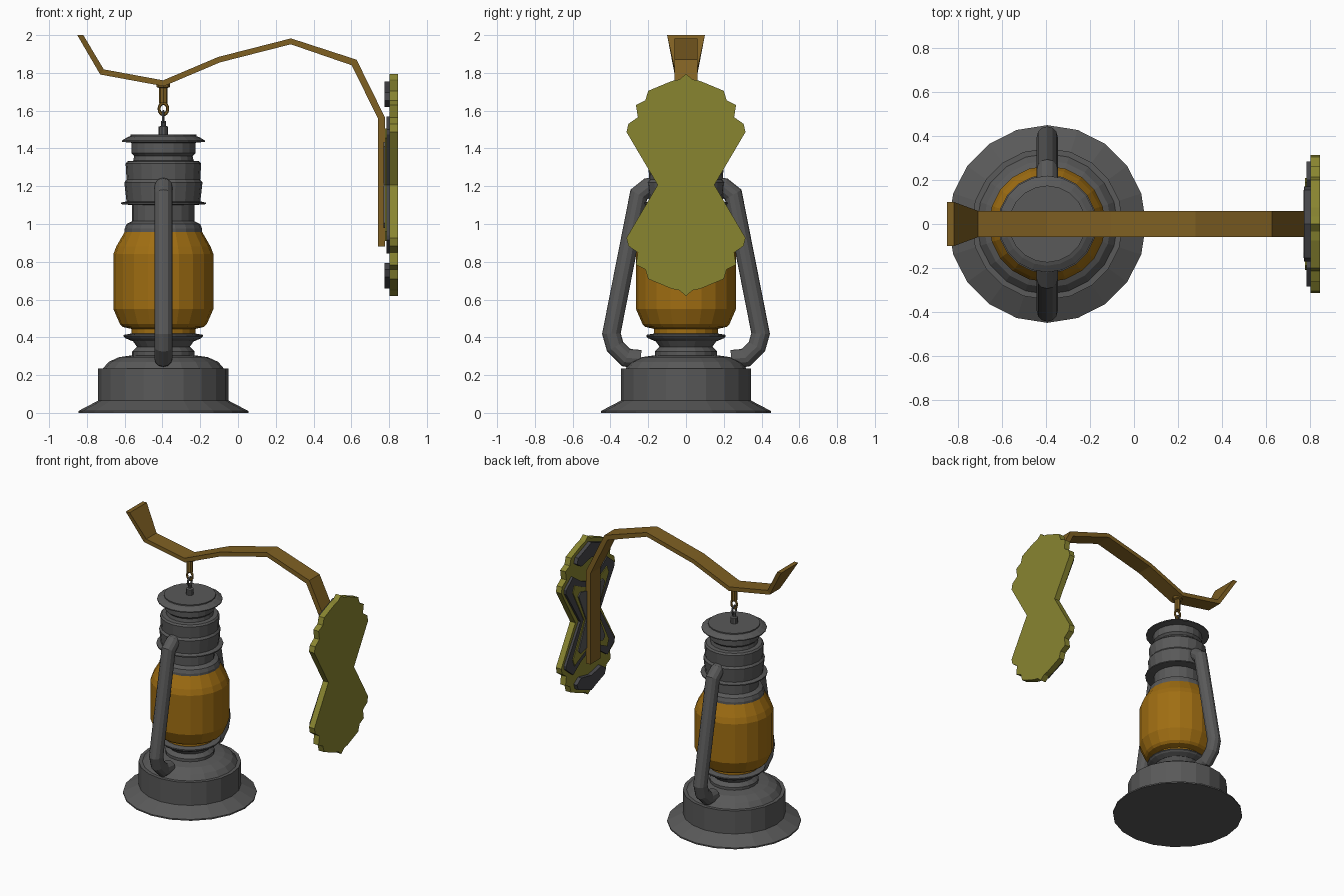
import bpy, bmesh, math
from mathutils import Vector, Matrix

if "Cube" in bpy.data.objects:
    bpy.data.objects.remove(bpy.data.objects["Cube"])

LX = -0.395   # lantern axis


def material(name, rgb):
    m = bpy.data.materials.new(name)
    m.use_nodes = True
    m.diffuse_color = (*rgb, 1)
    m.node_tree.nodes["Principled BSDF"].inputs["Base Color"].default_value = (*rgb, 1)
    return m


iron = material("iron grey", (0.1, 0.1, 0.1))
dark = material("dark iron", (0.06, 0.06, 0.066))
amber = material("amber glass", (0.35, 0.155, 0.006))
bronze = material("bronze", (0.21, 0.115, 0.016))
olive = material("olive", (0.25, 0.235, 0.03))


def finish(name, bm, mat):
    bmesh.ops.recalc_face_normals(bm, faces=bm.faces)
    me = bpy.data.meshes.new(name)
    bm.to_mesh(me)
    bm.free()
    me.materials.append(mat)
    ob = bpy.data.objects.new(name, me)
    bpy.context.collection.objects.link(ob)
    return ob


def loft(name, rings, mat, closed=False):
    """Skin a row of equal cross-sections, capping the ends unless closed."""
    bm = bmesh.new()
    vs = [[bm.verts.new(p) for p in ring] for ring in rings]
    n = len(vs[0])
    pairs = list(zip(vs, vs[1:])) + ([(vs[-1], vs[0])] if closed else [])
    for a, b in pairs:
        for i in range(n):
            j = (i + 1) % n
            bm.faces.new((a[i], a[j], b[j], b[i]))
    if not closed:
        bm.faces.new(vs[0])
        bm.faces.new(vs[-1])
    return finish(name, bm, mat)


def circle(r, n):
    return [(r * math.cos(math.tau * i / n), r * math.sin(math.tau * i / n)) for i in range(n)]


def lathe(name, profile, mat, n=20):
    return loft(name, [[(LX + x, y, z) for x, y in circle(r, n)] for r, z in profile], mat)


def tube(name, path, r, mat, n=12):
    """Mitred round tube along a path in the plane x = LX."""
    pts = [Vector((LX, y, z)) for y, z in path]
    side = Vector((1, 0, 0))
    rings = []
    for i, p in enumerate(pts):
        d0 = (p - pts[max(i - 1, 0)]).normalized()
        d1 = (pts[min(i + 1, len(pts) - 1)] - p).normalized()
        t = (d0 + d1).normalized()
        stretch = 1 / max(t.dot(d1 if d1.length else d0), 0.5)
        up = t.cross(side) * stretch
        rings.append([p + side * a + up * b for a, b in circle(r, n)])
    return loft(name, rings, mat)


def torus(name, z, major, minor, mat, turn, tall=1.0):
    rot = Matrix.Rotation(turn, 3, 'Z')
    rings = []
    for c, s in circle(1, 14):
        rings.append([rot @ Vector(((major + a) * c, b, (major + a) * s * tall))
                      + Vector((LX, 0, z)) for a, b in circle(minor, 6)])
    return loft(name, rings, mat, closed=True)


def slab(name, outline, x0, x1, mat):
    return loft(name, [[(x, y, z) for y, z in outline] for x in (x0, x1)], mat)


# Lantern body
lathe("lantern_base", [(0.45, 0), (0.45, 0.01), (0.345, 0.065), (0.345, 0.235), (0.32, 0.235),
                       (0.29, 0.27), (0.235, 0.295), (0.165, 0.305), (0.165, 0.325),
                       (0.14, 0.35), (0.165, 0.385)], iron)
lathe("burner_ring", [(0.165, 0.38), (0.2, 0.395), (0.21, 0.405), (0.21, 0.413), (0.17, 0.42)], iron)
lathe("glass_globe", [(0.17, 0.415), (0.17, 0.445), (0.215, 0.455), (0.23, 0.47), (0.265, 0.55),
                      (0.265, 0.84), (0.25, 0.88), (0.205, 0.958)], amber)
lathe("chimney", [(0.205, 0.955), (0.205, 0.975), (0.195, 1.0), (0.165, 1.015), (0.165, 1.1)], iron)
lathe("chimney_flange", [(0.165, 1.1), (0.225, 1.105), (0.225, 1.113), (0.195, 1.12)], iron)
lathe("chimney_hood", [(0.195, 1.115), (0.207, 1.22), (0.195, 1.235), (0.2, 1.32), (0.19, 1.332),
                       (0.16, 1.335), (0.155, 1.36), (0.17, 1.375), (0.17, 1.43)], iron)
lathe("cap_brim", [(0.17, 1.43), (0.22, 1.435), (0.22, 1.442), (0.19, 1.46), (0.175, 1.465),
                   (0.175, 1.473)], iron)

# Side tubes of the frame
for name, s in (("left", 1), ("right", -1)):
    path = [(0.17, 1.2), (0.2, 1.195), (0.25, 1.155), (0.395, 0.42), (0.375, 0.35),
            (0.315, 0.292), (0.24, 0.285)]
    tube(("back" if s > 0 else "front") + "_frame_tube", [(s * y, z) for y, z in path], 0.048, iron)

# Hanging hardware
lathe("cap_post", [(0.025, 1.47), (0.025, 1.515), (0.013, 1.52), (0.013, 1.545)], iron, 10)
torus("hanging_ring", 1.567, 0.022, 0.007, iron, math.pi / 2, 1.3)
torus("arm_hook", 1.61, 0.023, 0.008, bronze, 0, 1.3)
lathe("hook_stem", [(0.022, 1.64), (0.022, 1.72), (0.036, 1.725), (0.036, 1.75)], bronze, 8)

# Bracket arm: rectangular bar bent in the x-z plane, flared at its tip
path = [Vector(p) for p in ((-0.835, 2.0), (-0.72, 1.805), (LX, 1.745), (-0.1, 1.87),
                            (0.28, 1.967), (0.615, 1.855), (0.76, 1.56), (0.76, 0.88))]
rings = []
for i, p in enumerate(path):
    d0 = (p - path[max(i - 1, 0)]).normalized()
    d1 = (path[min(i + 1, len(path) - 1)] - p).normalized()
    t = (d0 + d1).normalized()
    n = Vector((-t.y, t.x)) * (0.015 if i < 5 else 0.018) / t.dot(d1 if d1.length else d0)
    if i == 0:
        n = Vector((0.016, 0))   # tip is cut level
    w = 0.1 if i == 0 else 0.06
    rings.append([(p.x + s * n.x, y, p.y + s * n.y) for s, y in ((1, -w), (1, w), (-1, w), (-1, -w))])
loft("bracket_arm", rings, bronze)


# Wall plate, mirrored about both axes from one quarter outline
MID = 1.207


def mirrored(quarter):
    """Quarter outline runs from the top centre down to the waist."""
    half = quarter + [(y, 2 * MID - z) for y, z in reversed(quarter) if z > MID]
    return half + [(-y, z) for y, z in reversed(half) if y > 0]


slab("wall_plate", mirrored([(0, 1.795), (0.035, 1.765), (0.075, 1.757), (0.2, 1.705), (0.215, 1.655),
                             (0.265, 1.63), (0.255, 1.565), (0.305, 1.53), (0.315, 1.487),
                             (0.15, MID)]), 0.803, 0.847, olive)
slab("plate_panel", mirrored([(0, 1.46), (0.1, 1.5), (0.2, 1.57), (0.225, 1.55), (0.285, 1.5),
                              (0.285, 1.475), (0.115, MID)]), 0.785, 0.805, dark)
slab("panel_inlay", mirrored([(0, 1.42), (0.1, 1.46), (0.19, 1.505), (0.21, 1.455),
                              (0.08, MID)]), 0.779, 0.787, olive)
slab("inner_panel", mirrored([(0, 1.4), (0.13, 1.435), (0.155, 1.41), (0.065, MID)]),
     0.771, 0.782, iron)

# Crest panels at the top and bottom of the plate
crest = [(0, 1.755), (0.06, 1.73), (0.155, 1.695), (0.17, 1.655), (0.12, 1.62), (0, 1.645)]
crest += [(-y, z) for y, z in crest[-2:0:-1]]
slab("upper_crest", crest, 0.775, 0.805, dark)
slab("lower_crest", [(y, 2 * MID - z) for y, z in crest], 0.775, 0.805, dark)
